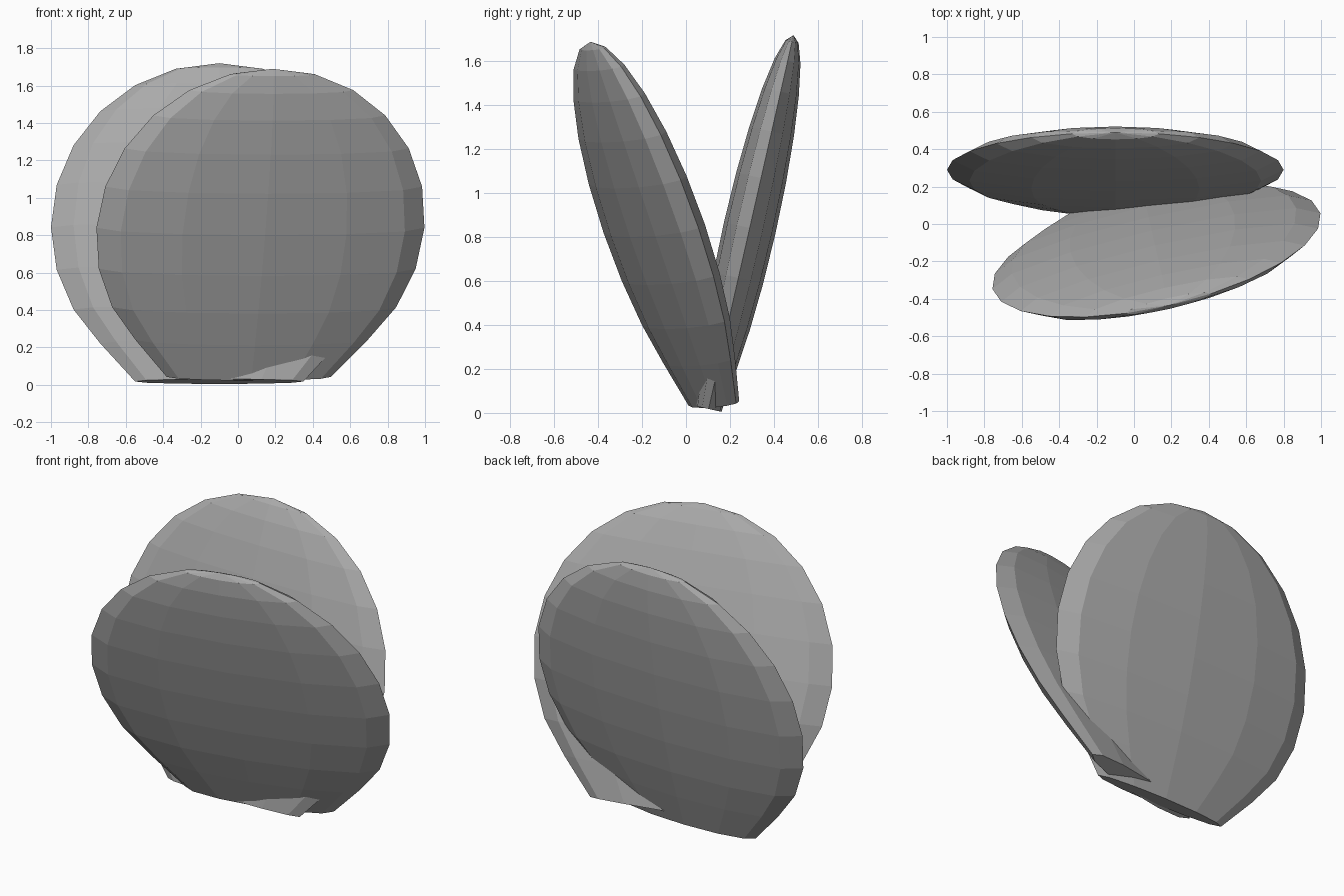
import bpy, bmesh
from math import sin, cos, pi, radians
from mathutils import Matrix

cube = bpy.data.objects.get("Cube")
if cube:
    bpy.data.objects.remove(cube, do_unlink=True)

mat = bpy.data.materials.new("stone grey")
mat.use_nodes = True
grey = (0.4, 0.4, 0.4, 1)
mat.diffuse_color = grey
mat.node_tree.nodes["Principled BSDF"].inputs["Base Color"].default_value = grey

SIDES = 12
RADIUS, DEPTH, BASE = 0.9, 0.12, -0.845


def pad(name, centre, yaw, lean):
    """Flattened low-poly ball with its lower tip replaced by a flat base."""
    bm = bmesh.new()
    top = bm.verts.new((0, 0, RADIUS))
    rings = []
    for step in range(1, 11):
        a = pi * step / 12
        z = BASE if step == 10 else RADIUS * cos(a)
        ring = []
        for i in range(SIDES):
            t = 2 * pi * i / SIDES
            ring.append(bm.verts.new((RADIUS * sin(a) * cos(t), DEPTH * sin(a) * sin(t), z)))
        rings.append(ring)
    for i in range(SIDES):
        j = (i + 1) % SIDES
        bm.faces.new((top, rings[0][i], rings[0][j]))
        for upper, lower in zip(rings, rings[1:]):
            bm.faces.new((upper[i], lower[i], lower[j], upper[j]))
    bm.faces.new(rings[-1][::-1])
    bm.transform(Matrix.Translation(centre) @ Matrix.Rotation(radians(yaw), 4, "Z")
                 @ Matrix.Rotation(radians(lean), 4, "X"))
    bmesh.ops.recalc_face_normals(bm, faces=bm.faces)
    mesh = bpy.data.meshes.new(name)
    bm.to_mesh(mesh)
    bm.free()
    mesh.materials.append(mat)
    bpy.context.collection.objects.link(bpy.data.objects.new(name, mesh))


# Two leaning pads that meet at the foot
pad("back_pad", (-0.1, 0.29, 0.842), 0, -12.8)
pad("front_pad", (0.12, -0.145, 0.84), 13, 19.3)
